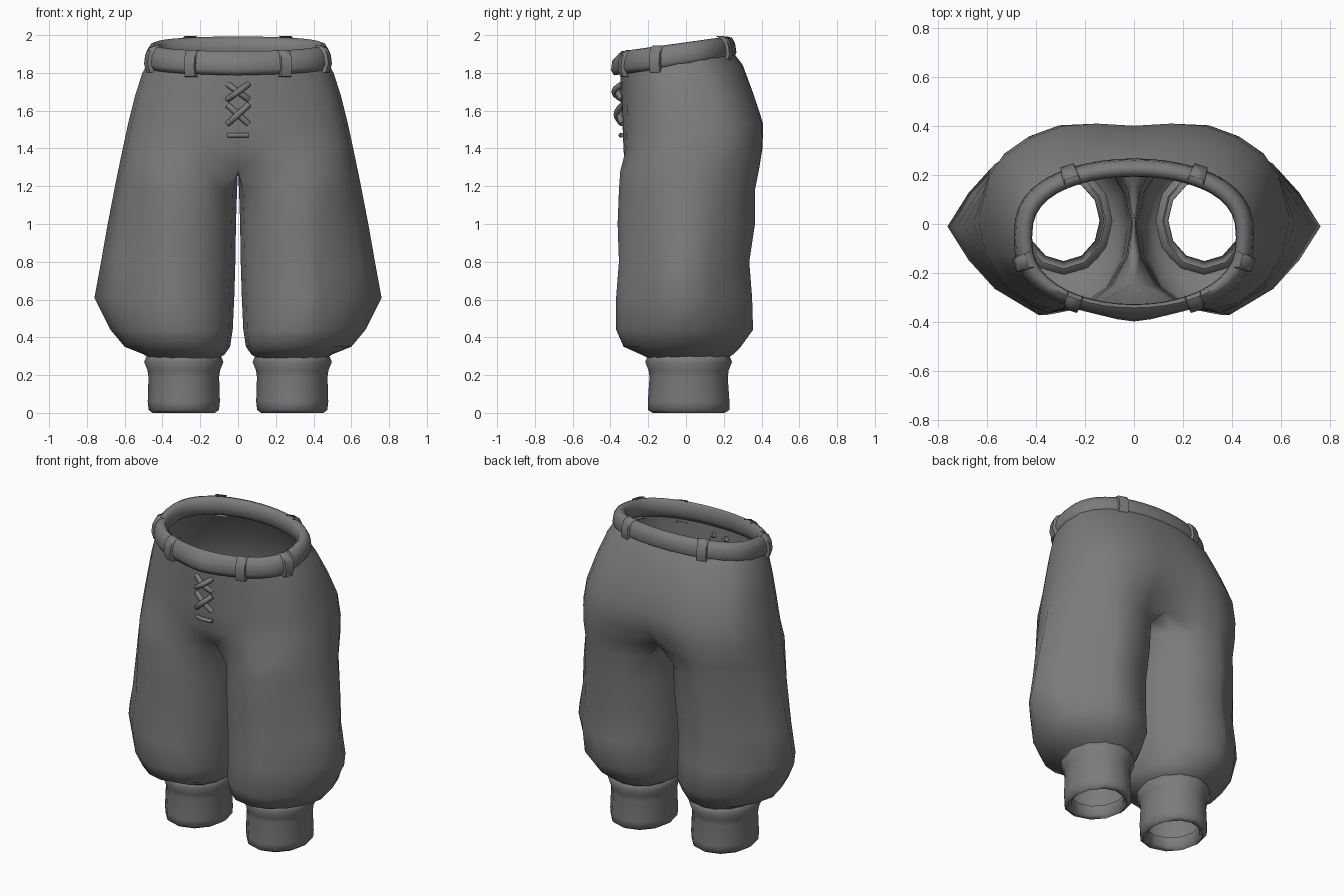
import bpy, bmesh, math
from mathutils import Vector

if "Cube" in bpy.data.objects:
    bpy.data.objects.remove(bpy.data.objects["Cube"])

cloth = bpy.data.materials.new("grey_cloth")
cloth.diffuse_color = (0.2, 0.2, 0.2, 1)
cloth.use_nodes = True
cloth.node_tree.nodes["Principled BSDF"].inputs["Base Color"].default_value = cloth.diffuse_color


def finish(name, bm, mirror=False, angle=60):
    """Turn a bmesh into a named, smooth, coloured object."""
    bmesh.ops.recalc_face_normals(bm, faces=bm.faces)
    me = bpy.data.meshes.new(name)
    bm.to_mesh(me)
    bm.free()
    me.materials.append(cloth)
    ob = bpy.data.objects.new(name, me)
    bpy.context.collection.objects.link(ob)
    bpy.ops.object.select_all(action='DESELECT')
    ob.select_set(True)
    bpy.context.view_layer.objects.active = ob
    bpy.ops.object.shade_smooth_by_angle(angle=math.radians(angle))
    if mirror:
        m = ob.modifiers.new("mirror", 'MIRROR')
        m.use_clip = True
        m.merge_threshold = 0.002
    return ob


def bridge(bm, a, b, closed=True):
    n = len(a)
    for i in range(n if closed else n - 1):
        j = (i + 1) % n
        bm.faces.new((a[i], a[j], b[j], b[i]))


def power(v, e):
    return math.copysign(abs(v) ** e, v)


def tilt(y):
    """Rise of the waist from front to back."""
    return 0.085 * (y + 0.36) / 0.61


def wedge(s):
    """Pointed outer side of a leg: two straight facets."""
    s = abs(s)
    return 1 - .613 * s if s < .62 else .62 * (1 - s) / .38


# ---- baggy legs and seat: half the garment, mirrored ----
bm = bmesh.new()
# z, inner x, outer x, front y, back y, pointedness of the outer side
leg = [(0.29, .10, .47, -.20, .22, 0), (0.31, .07, .50, -.24, .25, 0),
       (0.35, .042, .60, -.33, .29, .2), (0.44, .028, .675, -.37, .355, .5),
       (0.61, .02, .76, -.37, .35, 1), (0.80, .014, .725, -.355, .335, .9),
       (1.0, .011, .69, -.362, .365, .7), (1.18, .005, .655, -.355, .365, .4),
       (1.28, 0, .635, -.348, .385, .15)]
prev = None
for z, xi, xo, yf, yb, e in leg:
    ring = []
    for k in range(16):
        a = math.radians(-135 + 22.5 * k)
        c, s = math.cos(a), math.sin(a)
        u = c * (1 - e) + wedge(s) * e if c > 0 else power(c, .85)
        x = (xi + xo) / 2 + (xo - xi) / 2 * u
        y = (yf + yb) / 2 + (yb - yf) / 2 * s
        if xi == 0 and k in (0, 12, 13, 14, 15):
            x = 0          # crotch seam lies on the mirror plane
        ring.append(bm.verts.new((x, y, z)))
    if prev:
        bridge(bm, prev, ring)
    prev = ring
# z, half width, front y, back y, squareness, front dip, back dip, waist slope
seat = [(1.40, .61, -.355, .44, .7, .92, .88, 0), (1.53, .582, -.348, .435, .67, .97, .92, 0),
        (1.68, .545, -.345, .375, .7, 1, .96, 0), (1.76, .505, -.348, .30, .74, 1, 1, .9),
        (1.83, .468, -.348, .245, .76, 1, 1, 1)]
prev = prev[:13]
for z, w, yf, yb, e, dip_f, dip_b, slope in seat:
    ring = []
    for k in range(13):
        a = math.radians(-90 + 15 * k)
        c, s = math.cos(a), math.sin(a)
        mid = (yf + yb) / 2
        y = mid + (yb - yf) / 2 * power(s, e)
        dip = dip_f if k < 6 else dip_b
        if k in (0, 12):
            y *= dip
        elif k in (1, 11):
            y *= (1 + dip) / 2
        x = 0 if k in (0, 12) else w * c
        ring.append(bm.verts.new((x, y, z + slope * tilt(y))))
    bridge(bm, prev, ring, closed=False)
    prev = ring
finish("trouser_body", bm, mirror=True, angle=80)

# ---- ankle cuffs with a turned-in hem ----
bm = bmesh.new()
prev = None
for z, rx, ry in [(.08, .15, .167), (.015, .147, .165),
                  (0, .165, .19), (.015, .186, .215), (.06, .191, .216),
                  (.19, .187, .207), (.225, .192, .212), (.27, .21, .23),
                  (.3, .197, .217), (.315, .17, .195)]:
    ring = [bm.verts.new((.287 + rx * math.cos(math.tau * k / 12),
                          .014 + ry * math.sin(math.tau * k / 12), z)) for k in range(12)]
    if prev:
        bridge(bm, prev, ring)
    prev = ring
finish("ankle_cuffs", bm, mirror=True, angle=70)

# ---- waistband: a squarish oval, thinner at the front ----
WX, WY, CY = .47, .302, -.055


def waist(a, off):
    x = (WX + off) * math.cos(a)
    if math.sin(a) < 0 and off < 0:
        off *= 1 + .45 * math.sin(a)
    y = CY + (WY + off) * power(math.sin(a), .76)
    y -= .02 * math.exp(-(x / .11) ** 2) * (math.sin(a) < 0) * (off > 0)
    return x, y


bm = bmesh.new()
rings = []
for off, h in [(-.02, 0), (.004, 0), (.02, .03), (.013, .08), (-.004, .112),
               (-.028, .122), (-.052, .105), (-.055, .03)]:
    ring = []
    for k in range(44):
        x, y = waist(math.tau * k / 44, off)
        ring.append(bm.verts.new((x, y, 1.79 + h + tilt(y))))
    rings.append(ring)
for a, b in zip(rings, rings[1:] + rings[:1]):
    bridge(bm, a, b)
finish("waistband", bm, angle=70)

# ---- belt loops: short straps wrapped over the band ----
bm = bmesh.new()
for deg in (-58, -122, 56, 124, -14, -166):
    a = math.radians(deg)
    p0, p1 = (Vector((*waist(a + d, 0), 0)) for d in (-.06, .06))
    tan = (p1 - p0).normalized()
    nrm = Vector((tan.y, -tan.x, 0))
    strap = []
    for off, h in [(-.01, -.018), (.02, -.015), (.034, .03), (.027, .08), (.01, .115), (-.02, .127)]:
        x, y = waist(a, 0)
        p = Vector((x, y, 1.79 + h + tilt(y))) + nrm * off
        row = [p + tan * .034 - nrm * .025, p + tan * .028, p - tan * .028, p - tan * .034 - nrm * .025]
        strap.append([bm.verts.new(v) for v in row])
    for r, s in zip(strap, strap[1:]):
        bridge(bm, r, s, closed=False)
finish("belt_loops", bm, angle=60)


# ---- front lacing: crossed cords and a bottom bar ----
def cord(bm, pts, r):
    prev = None
    for i, p in enumerate(pts):
        d = (pts[min(i + 1, len(pts) - 1)] - pts[max(i - 1, 0)]).normalized()
        u = d.cross(Vector((0, 1, 0))).normalized()
        v = d.cross(u)
        ring = [bm.verts.new(p + r * (u * math.cos(math.tau * k / 8) + v * math.sin(math.tau * k / 8)))
                for k in range(8)]
        if prev:
            bridge(bm, prev, ring)
        else:
            bm.faces.new(ring)
        prev = ring
    bm.faces.new(prev)


bm = bmesh.new()
# left z, right z, bulge, radius
for z0, z1, bulge, r in [(1.66, 1.74, .042, .016), (1.74, 1.66, .022, .016),
                         (1.53, 1.63, .03, .016), (1.63, 1.53, .012, .016),
                         (1.47, 1.47, .008, .012)]:
    pts = []
    for i in range(7):
        t = i / 6
        pts.append(Vector((-.055 + .11 * t, -.338 - bulge * math.sin(math.pi * t),
                           z0 + (z1 - z0) * t)))
    cord(bm, pts, r)
finish("front_lacing", bm)
